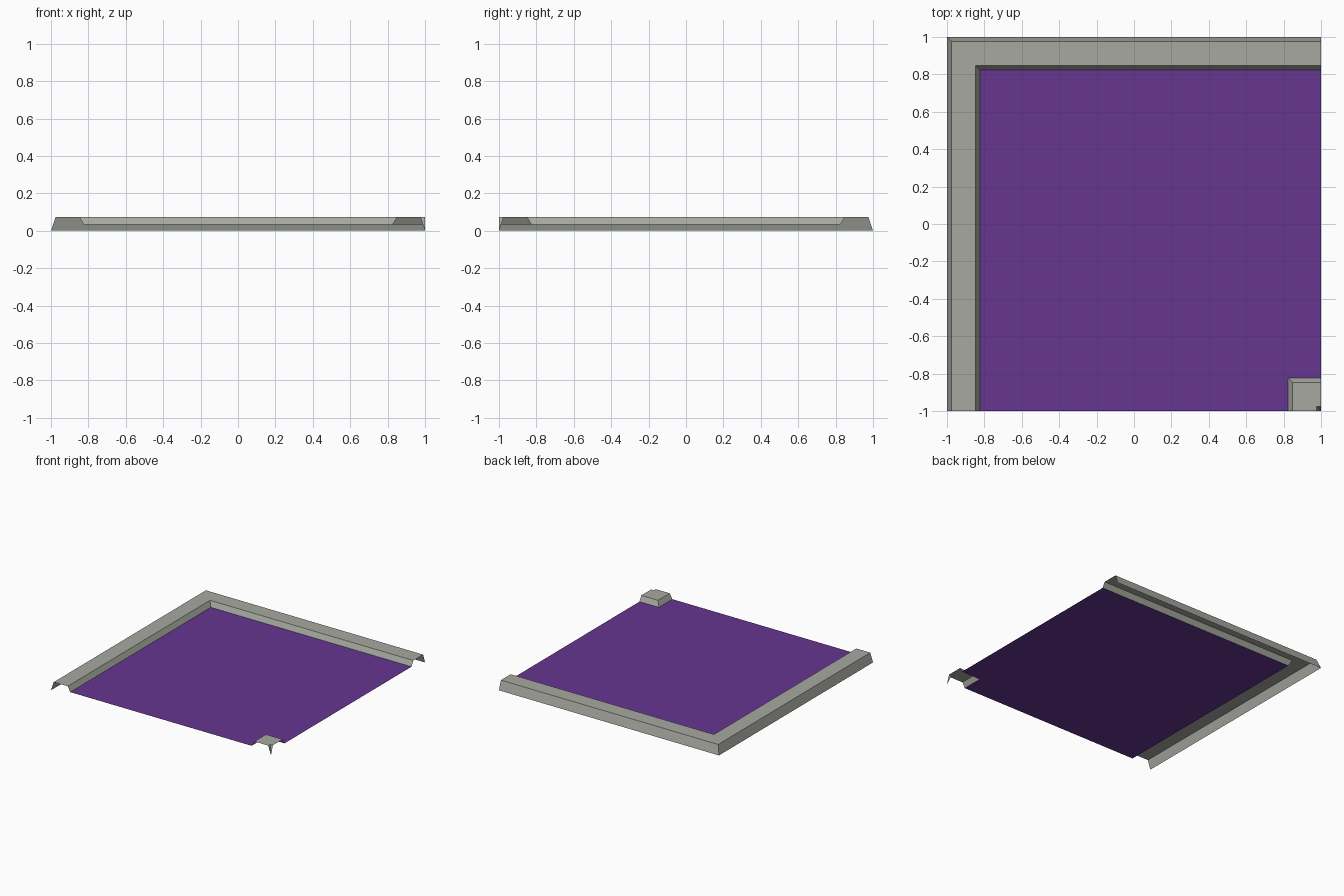
import bpy, bmesh

if "Cube" in bpy.data.objects:
    bpy.data.objects.remove(bpy.data.objects["Cube"])


def material(name, rgb):
    m = bpy.data.materials.new(name)
    lin = [(c / 255 / 12.92) if c < 11 else ((c / 255 + 0.055) / 1.055) ** 2.4 for c in rgb]
    m.diffuse_color = (*lin, 1)
    m.use_nodes = True
    m.node_tree.nodes["Principled BSDF"].inputs["Base Color"].default_value = m.diffuse_color
    return m


STONE = material("grey stone", (166, 169, 160))
PURPLE = material("purple floor", (102, 54, 144))

# Curb cross-section: (distance from the outer edge, height)
PROFILE = [(0, 0), (0.025, 0.074), (0.152, 0.074), (0.176, 0.032)]
WIDTH, FLOOR_Z = PROFILE[-1]


def build(name, strips, mat):
    """Make an open-shell object from a list of faces given as point lists."""
    bm = bmesh.new()
    for pts in strips:
        bm.faces.new([bm.verts.new(p) for p in pts])
    bmesh.ops.remove_doubles(bm, verts=bm.verts, dist=1e-5)
    bmesh.ops.dissolve_degenerate(bm, edges=bm.edges, dist=1e-5)
    for f in bm.faces:
        f.normal_update()
        if f.normal.z < 0:
            f.normal_flip()
    me = bpy.data.meshes.new(name)
    bm.to_mesh(me)
    bm.free()
    me.materials.append(mat)
    ob = bpy.data.objects.new(name, me)
    bpy.context.collection.objects.link(ob)
    return ob


def sweep(name, path):
    """Join the profile along a mitred path; path(d, z) gives its three stations."""
    rows = [path(d, z) for d, z in PROFILE]
    faces = []
    for a, b in zip(rows, rows[1:]):
        for i in range(2):
            quad = [a[i], a[i + 1], b[i + 1], b[i]]
            unique = [p for k, p in enumerate(quad) if p not in quad[:k]]
            faces.append(unique)
    build(name, faces, STONE)


# Curb along the left and back edges
sweep("edge_curb", lambda d, z: [(-1 + d, -1, z), (-1 + d, 1 - d, z), (1, 1 - d, z)])

# Small curb corner at the front right
sweep("corner_curb", lambda d, z: [(1 - d, -1, z), (1 - d, -1 + d, z), (1, -1 + d, z)])

# Floor sheet, notched around the small corner
w, z = WIDTH, FLOOR_Z
build("floor", [[(-1 + w, -1, z), (1 - w, -1, z), (1 - w, -1 + w, z),
                 (1, -1 + w, z), (1, 1 - w, z), (-1 + w, 1 - w, z)]], PURPLE)
